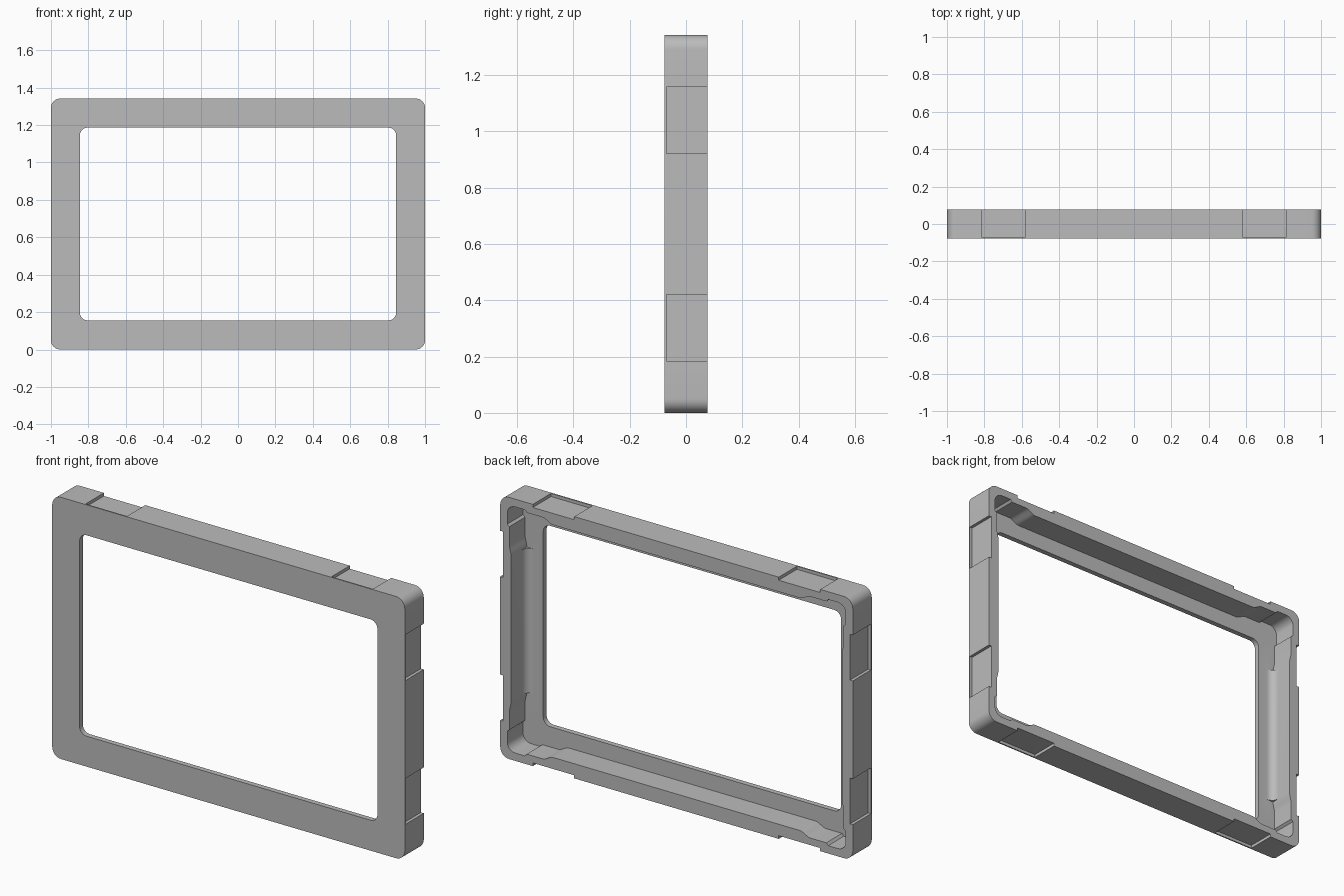
import bpy, bmesh
from math import sin, cos, pi, radians
from mathutils import Vector

W, H, D = 1.0, 0.671, 0.077        # half width, half height, half depth
PLATE_BACK = -0.05

cube = bpy.data.objects.get("Cube")
if cube:
    bpy.data.objects.remove(cube, do_unlink=True)

grey = bpy.data.materials.new("plain grey")
grey.use_nodes = True
GREY = (0.5, 0.5, 0.5, 1)
grey.diffuse_color = GREY
grey.node_tree.nodes["Principled BSDF"].inputs["Base Color"].default_value = GREY


def arc(cx, cz, r, start, steps=8):
    angles = [start + pi / 2 * i / steps for i in range(steps + 1)]
    return [(cx + r * cos(a), cz + r * sin(a)) for a in angles]


def rounded_rect(w, h, r):
    return (arc(w - r, h - r, r, 0) + arc(r - w, h - r, r, pi / 2)
            + arc(r - w, r - h, r, pi) + arc(w - r, r - h, r, 1.5 * pi))


def prism(name, outline, lo, hi, axis="y"):
    """Extrude an outline along y (points are x, z) or z (points are x, y)."""
    bm = bmesh.new()
    place = (lambda a, b, t: (a, t, b + H)) if axis == "y" else (lambda a, b, t: (a, b, t))
    base = bm.faces.new([bm.verts.new(place(a, b, lo)) for a, b in outline])
    new = bmesh.ops.extrude_face_region(bm, geom=[base])["geom"]
    shift = Vector(place(0, 0, hi)) - Vector(place(0, 0, lo))
    bmesh.ops.translate(bm, vec=shift, verts=[v for v in new if isinstance(v, bmesh.types.BMVert)])
    bmesh.ops.recalc_face_normals(bm, faces=bm.faces)
    mesh = bpy.data.meshes.new(name)
    bm.to_mesh(mesh)
    bm.free()
    mesh.materials.append(grey)
    ob = bpy.data.objects.new(name, mesh)
    bpy.context.collection.objects.link(ob)
    return ob


def select(ob):
    bpy.ops.object.select_all(action="DESELECT")
    ob.select_set(True)
    bpy.context.view_layer.objects.active = ob


def combine(body, tool, operation):
    select(body)
    mod = body.modifiers.new(operation.lower(), "BOOLEAN")
    mod.operation, mod.solver, mod.object = operation, "EXACT", tool
    bpy.ops.object.modifier_apply(modifier=mod.name)
    bpy.data.objects.remove(tool, do_unlink=True)


# Inner wall: thin at corners, a small step, then a smooth ramp up to the rail
THIN, STEP = 0.04, 0.052


def wall_run(rail):
    """(distance from corner, wall thickness), from rail to corner."""
    run = []
    for i in range(9):
        t = i / 8
        run.append((0.30 - 0.06 * t, rail + (STEP - rail) * t * t * (3 - 2 * t)))
    return run + [(0.15, STEP), (0.14, THIN)]


def cavity_outline():
    r = 0.045
    side = [(W - t, H - d) for d, t in wall_run(0.062)]
    top = [(W - d, H - t) for d, t in reversed(wall_run(0.075))]
    quarter = side + arc(W - THIN - r, H - THIN - r, r, 0) + top
    half = quarter + [(-x, z) for x, z in reversed(quarter)]
    return half + [(-x, -z) for x, z in half]


# Main frame: solid slab, hollowed from the back, with a window opening
frame = prism("frame", rounded_rect(W, H, 0.05), -D, D)
combine(frame, prism("cavity", cavity_outline(), PLATE_BACK, 0.2), "DIFFERENCE")
combine(frame, prism("window", rounded_rect(0.845, 0.515, 0.04), -0.2, 0.2), "DIFFERENCE")

# Two shallow clip recesses on every outer side, open at the back
DEPTH, NEAR, FAR = 0.016, 0.185, 0.42
for sx in (-1, 1):
    for sz in (-1, 1):
        for horizontal in (False, True):
            a, b = (W, H) if horizontal else (H, W)
            corners = [(a - FAR, b - DEPTH), (a - NEAR, b - DEPTH),
                       (a - NEAR, b + 0.1), (a - FAR, b + 0.1)]
            outline = [(u * sx, v * sz) if horizontal else (v * sx, u * sz) for u, v in corners]
            combine(frame, prism("recess", outline, -0.07, 0.2), "DIFFERENCE")

# Concave fillets where the side rails meet the front plate
R = 0.04
for s in (-1, 1):
    x, y = W - 0.062, PLATE_BACK
    profile = [(s * px, py) for px, py in arc(x - R, y + R, R, 1.5 * pi)]
    outline = profile + [(s * (x + 0.01), y + R), (s * (x + 0.01), y - 0.01), (s * (x - R), y - 0.01)]
    combine(frame, prism("fillet", outline, 0.3, 2 * H - 0.3, "z"), "UNION")

select(frame)
bpy.ops.object.shade_smooth_by_angle(angle=radians(30))
